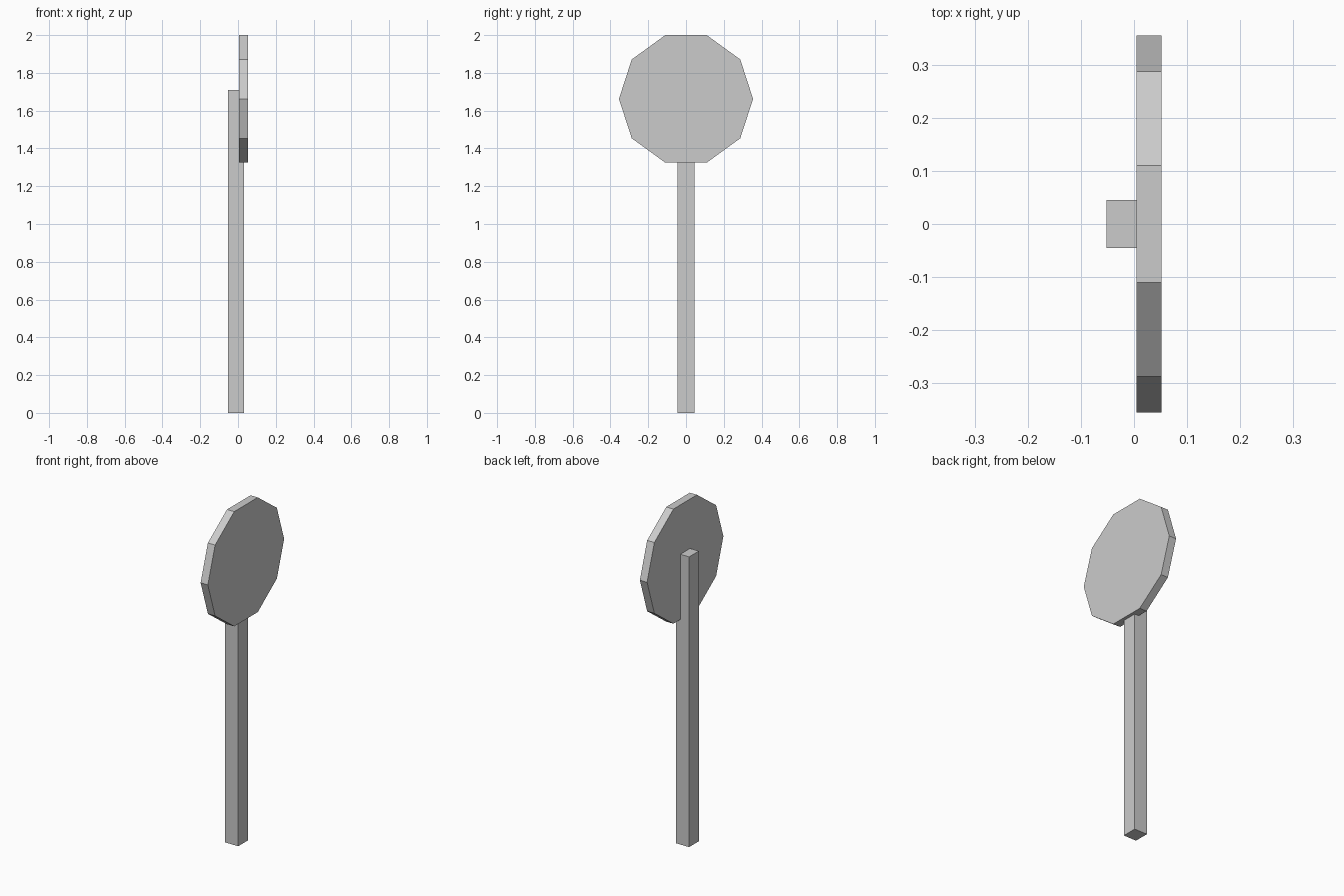
import bpy, bmesh
from math import sin, cos, pi

if "Cube" in bpy.data.objects:
    bpy.data.objects.remove(bpy.data.objects["Cube"])


def extrude_profile(name, points, direction):
    """Make a closed flat-shaded solid by extruding a polygon."""
    bm = bmesh.new()
    face = bm.faces.new([bm.verts.new(p) for p in points])
    ext = bmesh.ops.extrude_face_region(bm, geom=[face], use_keep_orig=True)
    verts = [g for g in ext["geom"] if isinstance(g, bmesh.types.BMVert)]
    bmesh.ops.translate(bm, verts=verts, vec=direction)
    bmesh.ops.recalc_face_normals(bm, faces=bm.faces)
    mesh = bpy.data.meshes.new(name)
    bm.to_mesh(mesh)
    bm.free()
    obj = bpy.data.objects.new(name, mesh)
    bpy.context.collection.objects.link(obj)
    return obj


# Square post, let partly into the back of the sign plate
x0, x1, half = -0.052, 0.033, 0.045
extrude_profile("post",
                [(x0, -half, 0), (x1, -half, 0), (x1, half, 0), (x0, half, 0)],
                (0, 0, 1.709))

# Ten-sided sign plate, flat edges at top and bottom, facing +x
radius, sides = 0.355, 10
centre_z = 2 - radius * cos(pi / sides)
extrude_profile("sign_plate",
                [(0.005, radius * cos(2 * pi * i / sides),
                  centre_z + radius * sin(2 * pi * i / sides)) for i in range(sides)],
                (0.047, 0, 0))
